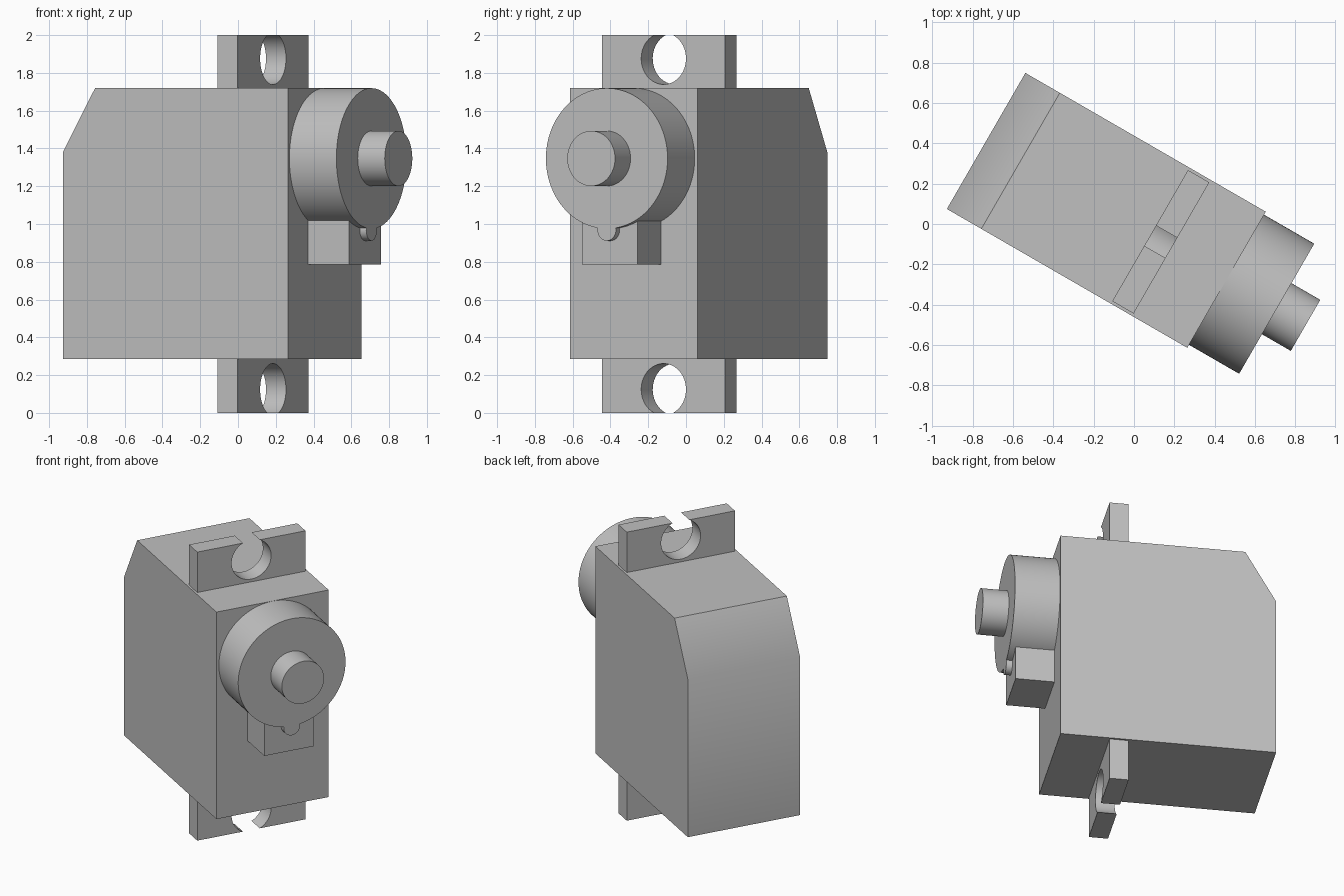
import bpy, bmesh, math
from mathutils import Matrix, Vector

cube = bpy.data.objects.get("Cube")
if cube:
    bpy.data.objects.remove(cube, do_unlink=True)

grey = bpy.data.materials.new("light grey plastic")
grey.use_nodes = True
colour = (0.527, 0.527, 0.527, 1)
grey.diffuse_color = colour
grey.node_tree.nodes["Principled BSDF"].inputs["Base Color"].default_value = colour

TURN = Matrix.Rotation(math.radians(-30), 4, "Z")
MID = -0.01        # centre line across the width
AXLE = 1.347       # height of the output shaft
FACE = 0.535       # front end of the case


def prism(name, outline, low, high, along="x"):
    """Extrude an outline of (across, height) points along x or y."""
    bm = bmesh.new()
    if along == "x":
        verts = [bm.verts.new((low, a, z)) for a, z in outline]
        step = Vector((high - low, 0, 0))
    else:
        verts = [bm.verts.new((a, low, z)) for a, z in outline]
        step = Vector((0, high - low, 0))
    face = bm.faces.new(verts)
    grown = bmesh.ops.extrude_face_region(bm, geom=[face], use_keep_orig=True)
    moved = [g for g in grown["geom"] if isinstance(g, bmesh.types.BMVert)]
    bmesh.ops.translate(bm, verts=moved, vec=step)
    bmesh.ops.recalc_face_normals(bm, faces=bm.faces)
    bm.transform(TURN)
    mesh = bpy.data.meshes.new(name)
    bm.to_mesh(mesh)
    bm.free()
    mesh.materials.append(grey)
    obj = bpy.data.objects.new(name, mesh)
    bpy.context.collection.objects.link(obj)
    bpy.ops.object.select_all(action="DESELECT")
    obj.select_set(True)
    bpy.context.view_layer.objects.active = obj
    bpy.ops.object.shade_smooth_by_angle(angle=math.radians(35))
    return obj


def arc(z, r, start=0.0, end=math.tau, n=64):
    """Points on an arc about the centre line."""
    steps = [start + (end - start) * i / n for i in range(n + 1)]
    if end - start == math.tau:
        steps.pop()
    return [(MID + r * math.cos(t), z + r * math.sin(t)) for t in steps]


def box(left, right, bottom, top):
    return [(left, bottom), (right, bottom), (right, top), (left, top)]


# Case with a sloped upper rear edge
prism("case", [(-0.84, 0.285), (FACE, 0.285), (FACE, 1.72), (-0.643, 1.72),
               (-0.84, 1.38)], MID - 0.389, MID + 0.389, "y")

# Mounting plate with an open screw hole at each end
R, HALF = 0.137, 0.375
gap = math.acos(0.058 / R)
top_notch = arc(2 - R * math.sin(gap), R, gap, -math.pi - gap, 40)
top_edge = [(MID + HALF, 2)] + top_notch + [(MID - HALF, 2)]
bottom_edge = [(a, 2 - z) for a, z in reversed(top_edge)]
prism("mounting_plate", top_edge + bottom_edge, 0.098, 0.22)

# Gear housing, index nub and output shaft
prism("gear_housing", arc(AXLE, 0.372, n=96), 0.5, 0.822)
prism("index_nub", arc(0.967, 0.056, n=32), 0.6, 0.822)
prism("output_shaft", arc(AXLE, 0.146), 0.8, 0.987)

# Cable block under the housing
prism("cable_block", box(MID - 0.173, MID + 0.167, 0.785, 1.1), 0.5, 0.783)
